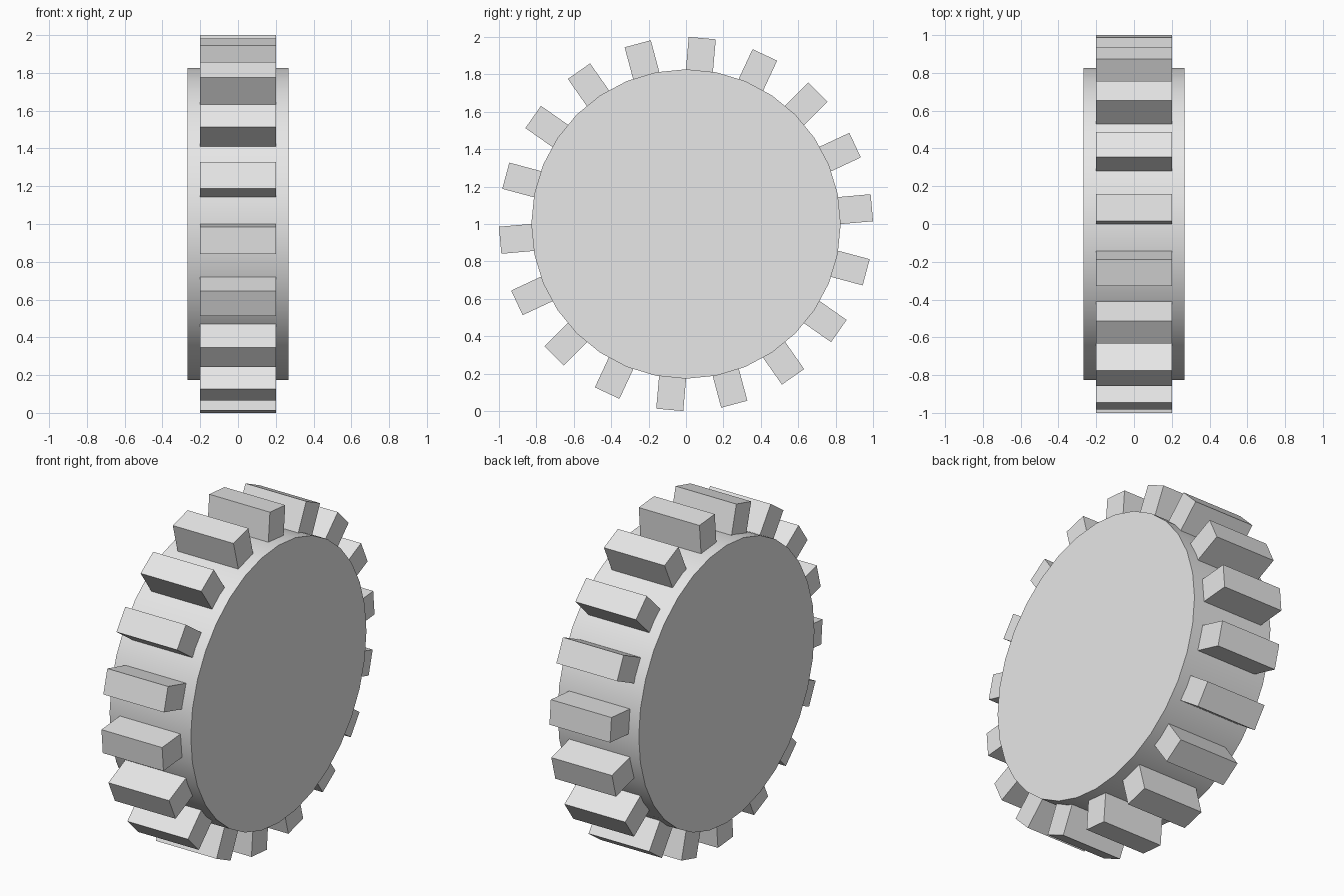
import bpy
from math import radians, sin, cos, pi

cube = bpy.data.objects.get("Cube")
if cube:
    bpy.data.objects.remove(cube, do_unlink=True)

TEETH = 18
TIP_RADIUS = 0.9975
ROOT_RADIUS = 0.80
TOOTH_WIDTH = 0.145
TOOTH_LENGTH = 0.40

grey = bpy.data.materials.new("light_grey")
grey.use_nodes = True
colour = (0.8, 0.8, 0.8, 1)
grey.diffuse_color = colour
grey.node_tree.nodes["Principled BSDF"].inputs["Base Color"].default_value = colour

# Wheel disc with its axle along x
bpy.ops.mesh.primitive_cylinder_add(vertices=32, radius=0.827, depth=0.535,
                                    location=(0, 0, 1), rotation=(0, pi / 2, 0))
disc = bpy.context.object
disc.name = "wheel_disc"
disc.data.materials.append(grey)
bpy.ops.object.shade_smooth_by_angle(angle=radians(30))

# Ring of block teeth around the rim
middle = (TIP_RADIUS + ROOT_RADIUS) / 2
for i in range(TEETH):
    angle = radians(5 + i * 360 / TEETH)
    bpy.ops.mesh.primitive_cube_add(
        size=1, location=(0, middle * sin(angle), 1 + middle * cos(angle)),
        rotation=(-angle, 0, 0))
    tooth = bpy.context.object
    tooth.name = f"tooth_{i + 1}"
    tooth.scale = (TOOTH_LENGTH, TOOTH_WIDTH, TIP_RADIUS - ROOT_RADIUS)
    tooth.data.materials.append(grey)
